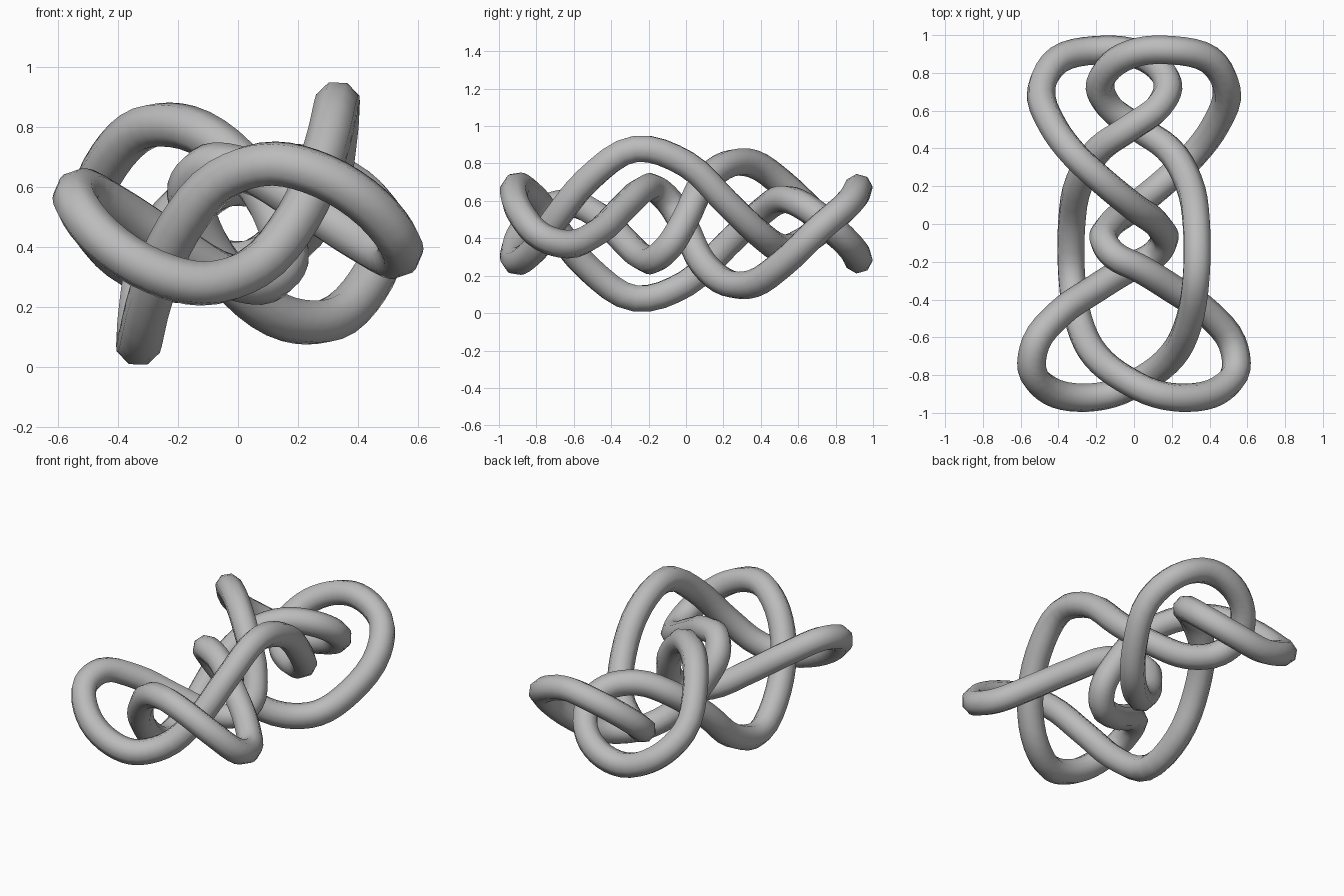
import bpy
import math
from mathutils import Vector

cube = bpy.data.objects.get("Cube")
if cube:
    bpy.data.objects.remove(cube, do_unlink=True)

# Grey material
grey = bpy.data.materials.new("plain grey")
grey.use_nodes = True
colour = (0.5, 0.5, 0.5, 1)
grey.diffuse_color = colour
grey.node_tree.nodes["Principled BSDF"].inputs["Base Color"].default_value = colour

# Centre line of one half of the knot, in hundredths, about the mid height
MID_HEIGHT = 0.478
TUBE_RADIUS = 0.076
half_path = [
    (-20, 92, -19), (-40, 87, -11), (-49, 72, 2), (-43, 52, 21),
    (-31, 36, 32), (-17, 23, 32), (0, 9, 21), (13, -1, 1),
    (16, -9, -12), (10, -17, -19), (-2, -23, -18), (-20, -34, -8),
    (-40, -48, 5), (-52, -63, 11), (-54, -77, 7), (-45, -88, -5),
    (-28, -92, -16), (-12, -90, -20), (5, -82, -15), (20, -70, 2),
    (29, -52, 24), (33, -27, 40), (33, 0, 32), (29, 22, 11),
    (18, 40, -6), (2, 51, -13), (-13, 62, -10), (-18, 72, -3),
    (-12, 84, 8), (2, 91, 16),
]


def to_world(point, side):
    """Place a path point; side -1 gives the half turn about the long axis."""
    x, y, z = (value / 100 for value in point)
    return Vector((side * x, y, MID_HEIGHT + side * z))


path = [to_world(p, side) for side in (1, -1) for p in half_path]

# Closed curve with an eight-sided tube around it
curve = bpy.data.curves.new("knot_tube", "CURVE")
curve.dimensions = "3D"
curve.resolution_u = 4
curve.bevel_depth = TUBE_RADIUS
curve.bevel_resolution = 2
curve.twist_mode = "MINIMUM"
spline = curve.splines.new("BEZIER")
spline.bezier_points.add(len(path) - 1)
spline.use_cyclic_u = True

# Smooth handles that follow the chord between neighbouring points
count = len(path)
for i, point in enumerate(spline.bezier_points):
    here, before, after = path[i], path[i - 1], path[(i + 1) % count]
    back, ahead = (here - before).length, (after - here).length
    tangent = ((here - before) / back * ahead + (after - here) / ahead * back).normalized()
    point.handle_left_type = point.handle_right_type = "FREE"
    point.co = here
    point.handle_left = here - tangent * back / 3
    point.handle_right = here + tangent * ahead / 3

knot = bpy.data.objects.new("knot_tube", curve)
bpy.context.collection.objects.link(knot)
curve.materials.append(grey)

# Turn the tube into a smooth mesh
bpy.ops.object.select_all(action="DESELECT")
knot.select_set(True)
bpy.context.view_layer.objects.active = knot
bpy.ops.object.convert(target="MESH")
bpy.ops.object.shade_smooth_by_angle(angle=math.radians(60))
